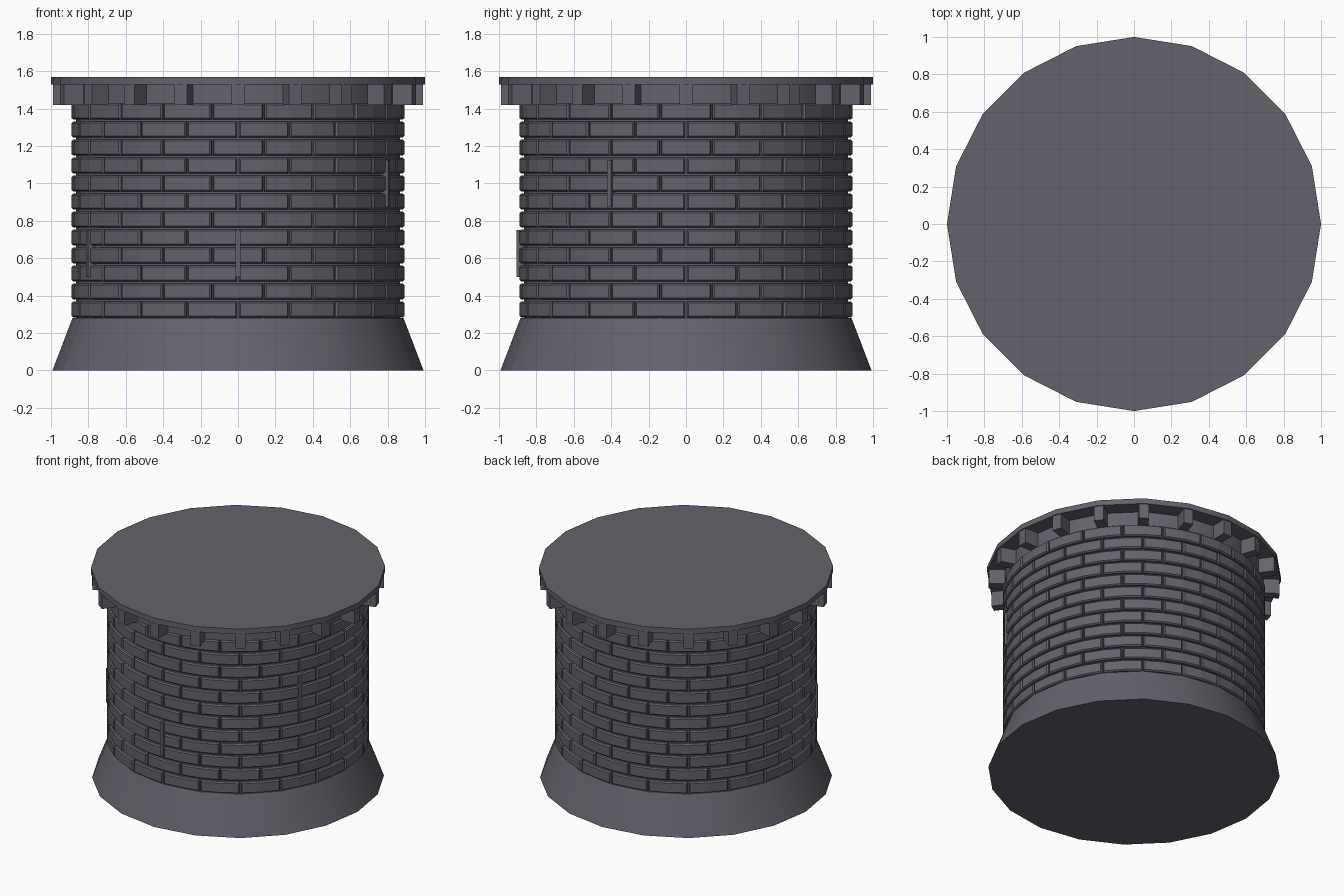
import bpy, bmesh, math
from mathutils import Vector

if "Cube" in bpy.data.objects:
    bpy.data.objects.remove(bpy.data.objects["Cube"])

N = 20                      # sides, bricks per course and brackets
STEP = 2 * math.pi / N


def material(name, rgb):
    m = bpy.data.materials.new(name)
    m.diffuse_color = (*rgb, 1)
    m.use_nodes = True
    m.node_tree.nodes["Principled BSDF"].inputs["Base Color"].default_value = m.diffuse_color
    return m


STONE = material("grey stone", (0.130, 0.120, 0.150))


def polar(r, a, z):
    return Vector((r * math.cos(a), r * math.sin(a), z))


def finish(bm, name, smooth=False):
    bmesh.ops.recalc_face_normals(bm, faces=bm.faces)
    me = bpy.data.meshes.new(name)
    bm.to_mesh(me)
    bm.free()
    ob = bpy.data.objects.new(name, me)
    bpy.context.collection.objects.link(ob)
    me.materials.append(STONE)
    if smooth:
        bpy.ops.object.select_all(action='DESELECT')
        ob.select_set(True)
        bpy.context.view_layer.objects.active = ob
        bpy.ops.object.shade_smooth_by_angle(angle=math.radians(30))
    return ob


def turned(name, profile, sides):
    """Closed solid of revolution from (radius, z) pairs."""
    bm = bmesh.new()
    rings = [[bm.verts.new(polar(r, 2 * math.pi * i / sides, z)) for i in range(sides)]
             for r, z in profile]
    for a, b in zip(rings, rings[1:]):
        for i in range(sides):
            j = (i + 1) % sides
            bm.faces.new((a[i], a[j], b[j], b[i]))
    bm.faces.new(rings[0][::-1])
    bm.faces.new(rings[-1])
    return finish(bm, name, smooth=True)


def brick(bm, angle, z0, z1):
    """Curved stone with a bevelled outer face."""
    half, bev = STEP / 2 - 0.005, 0.008

    def ring(r, inset):
        h = half - inset / 0.89
        lo = [bm.verts.new(polar(r, angle + h * t, z0 + inset)) for t in (-1, 0, 1)]
        hi = [bm.verts.new(polar(r, angle + h * t, z1 - inset)) for t in (1, 0, -1)]
        return lo + hi

    rings = [ring(0.855, 0), ring(0.882, 0), ring(0.891, bev)]
    for a, b in zip(rings, rings[1:]):
        for i in range(6):
            j = (i + 1) % 6
            bm.faces.new((a[i], a[j], b[j], b[i]))
    f = rings[-1]
    bm.faces.new((f[0], f[1], f[4], f[5]))
    bm.faces.new((f[1], f[2], f[3], f[4]))
    k = rings[0]
    bm.faces.new(k[::-1])


def radial_box(bm, angle, r0, r1, width, z0, z1):
    out, side = polar(1, angle, 0), polar(1, angle + math.pi / 2, 0)
    cube = bmesh.ops.create_cube(bm, size=1)
    for v in cube['verts']:
        x, y, z = v.co
        v.co = (out * (r0 + (x + 0.5) * (r1 - r0)) + side * y * width
                + Vector((0, 0, z0 + (z + 0.5) * (z1 - z0))))


# flared foot, inner wall, plain band under the roof slab, roof slab
turned("flared_base", [(0.992, 0), (0.885, 0.28)], N)
turned("wall_core", [(0.866, 0.27), (0.866, 1.54)], 2 * N)
turned("upper_band", [(0.885, 1.425), (0.885, 1.535)], N)
turned("top_slab", [(1.0, 1.53), (1.0, 1.57)], N)

# brick courses in running bond
bm = bmesh.new()
for row in range(12):
    z = 0.284 + row * 0.0962
    for i in range(N):
        brick(bm, (i + 0.5 * ((row + 1) % 2)) * STEP, z, z + 0.084)
finish(bm, "brick_courses")

# brackets carrying the slab
bm = bmesh.new()
for i in range(N):
    radial_box(bm, i * STEP, 0.86, 0.99, 0.068, 1.42, 1.535)
finish(bm, "brackets")

# narrow slit strips on the front half
bm = bmesh.new()
for deg, zc in ((-90, 0.625), (-153, 0.625), (-27, 1.0)):
    radial_box(bm, math.radians(deg), 0.86, 0.905, 0.025, zc - 0.125, zc + 0.125)
finish(bm, "slit_strips")
